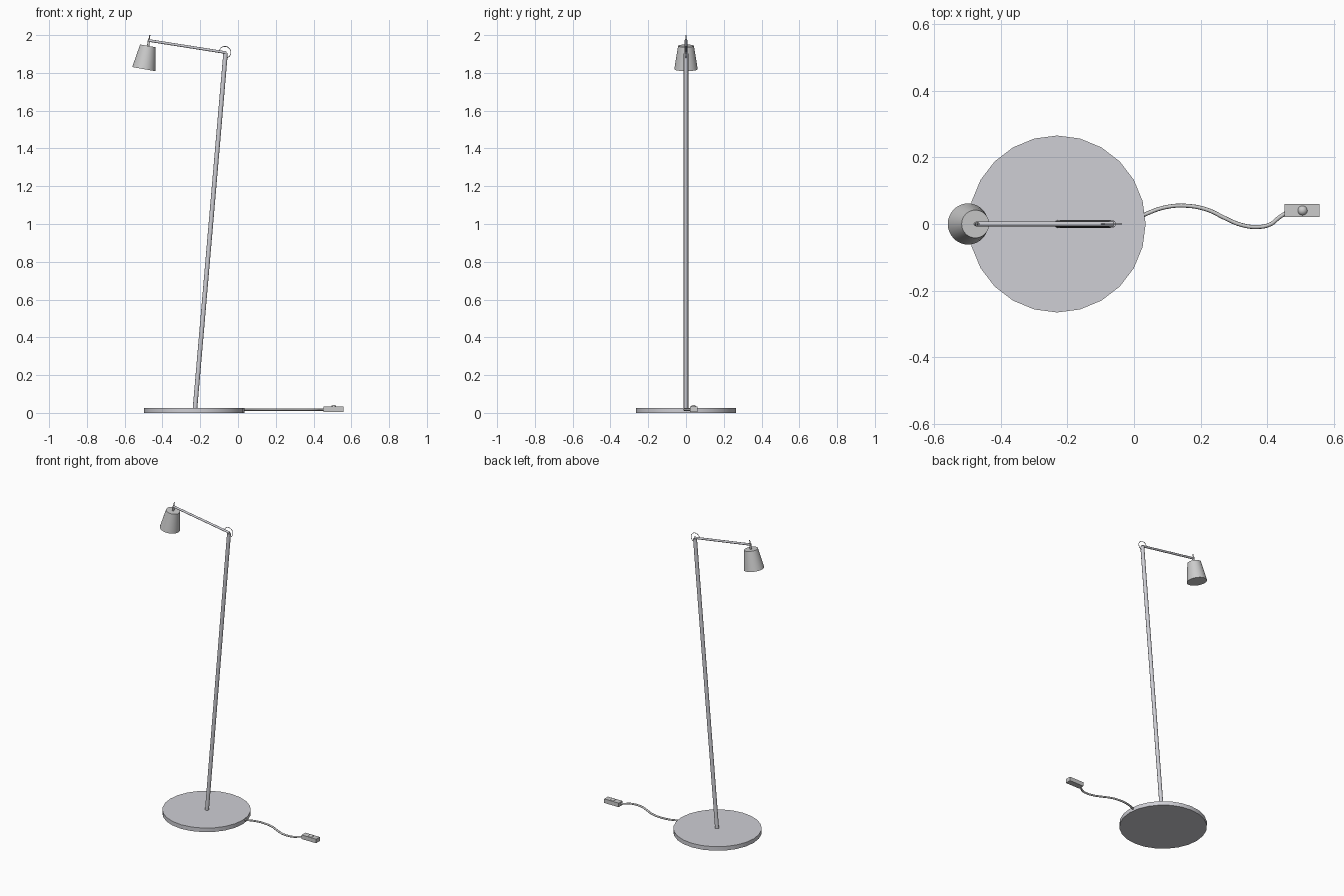
import bpy
import math
from mathutils import Vector

if "Cube" in bpy.data.objects:
    bpy.data.objects.remove(bpy.data.objects["Cube"])

light = bpy.data.materials.new("light_metal")
light.diffuse_color = (0.62, 0.62, 0.66, 1)
light.use_nodes = True
light.node_tree.nodes["Principled BSDF"].inputs["Base Color"].default_value = light.diffuse_color


def rod(name, a, b, r1, r2=None, sides=16, mat=None, smooth=True):
    """Cylinder or cone from point a (radius r1) to point b (radius r2)."""
    a, b = Vector(a), Vector(b)
    d = b - a
    bpy.ops.mesh.primitive_cone_add(vertices=sides, radius1=r1,
                                    radius2=r1 if r2 is None else r2,
                                    depth=d.length, location=(a + b) / 2)
    ob = bpy.context.object
    ob.name = name
    ob.rotation_euler = d.to_track_quat('Z', 'Y').to_euler()
    if smooth:
        bpy.ops.object.shade_smooth_by_angle(angle=math.radians(35))
    if mat:
        ob.data.materials.append(mat)
    return ob


def wire(name, pts, r, mat=None):
    """Round cable running smoothly through the points, as a mesh."""
    cu = bpy.data.curves.new(name, 'CURVE')
    cu.dimensions = '3D'
    cu.bevel_depth = r
    cu.bevel_resolution = 2
    cu.resolution_u = 6
    cu.use_fill_caps = True
    sp = cu.splines.new('BEZIER')
    sp.bezier_points.add(len(pts) - 1)
    for bp, p in zip(sp.bezier_points, pts):
        bp.co = p
        bp.handle_left_type = bp.handle_right_type = 'AUTO'
    ob = bpy.data.objects.new(name, cu)
    bpy.context.collection.objects.link(ob)
    bpy.ops.object.select_all(action='DESELECT')
    ob.select_set(True)
    bpy.context.view_layer.objects.active = ob
    bpy.ops.object.convert(target='MESH')
    ob = bpy.context.object
    bpy.ops.object.shade_smooth_by_angle(angle=math.radians(50))
    if mat:
        ob.data.materials.append(mat)
    return ob


# round foot plate
rod("base", (-0.231, 0, 0), (-0.231, 0, 0.027), 0.266, sides=24, mat=light)

# leaning pole and the arm it carries
rod("pole", (-0.228, 0, 0.02), (-0.066, 0, 1.903), 0.012, mat=light)
rod("arm", (-0.062, 0, 1.907), (-0.475, 0, 1.972), 0.007, mat=light)

# thin wire looping around the elbow joint
loop = [math.radians(t) for t in range(175, -76, -25)]
wire("elbow_wire", [(-0.069 + 0.031 * math.cos(t), 0, 1.909 + 0.031 * math.sin(t))
                    for t in loop], 0.0018, light)

# tilted lamp shade and its hanging stem
rod("shade", (-0.499, 0, 1.820), (-0.477, 0, 1.943), 0.062, 0.042, sides=32)
rod("shade_stem", (-0.476, 0, 1.94), (-0.471, 0, 1.978), 0.006, sides=12)
rod("stem_tip", (-0.471, 0, 1.975), (-0.467, 0, 2.0), 0.003, sides=12)

# floor cable
path = [(0.02, 0.022), (0.036, 0.030), (0.093, 0.050), (0.155, 0.055),
        (0.22, 0.043), (0.273, 0.018), (0.32, -0.002), (0.37, -0.009),
        (0.41, -0.001), (0.437, 0.020), (0.465, 0.038)]
wire("cable", [(x, y, 0.017) for x, y in path], 0.006)

# foot switch: box with a round button
bpy.ops.mesh.primitive_cube_add(size=1, location=(0.505, 0.0405, 0.019))
switch = bpy.context.object
switch.name = "switch_box"
switch.scale = (0.106, 0.039, 0.027)

bpy.ops.mesh.primitive_uv_sphere_add(segments=20, ring_count=10, radius=0.0155,
                                     location=(0.507, 0.0405, 0.027))
button = bpy.context.object
button.name = "switch_button"
bpy.ops.object.shade_smooth_by_angle(angle=math.radians(40))
